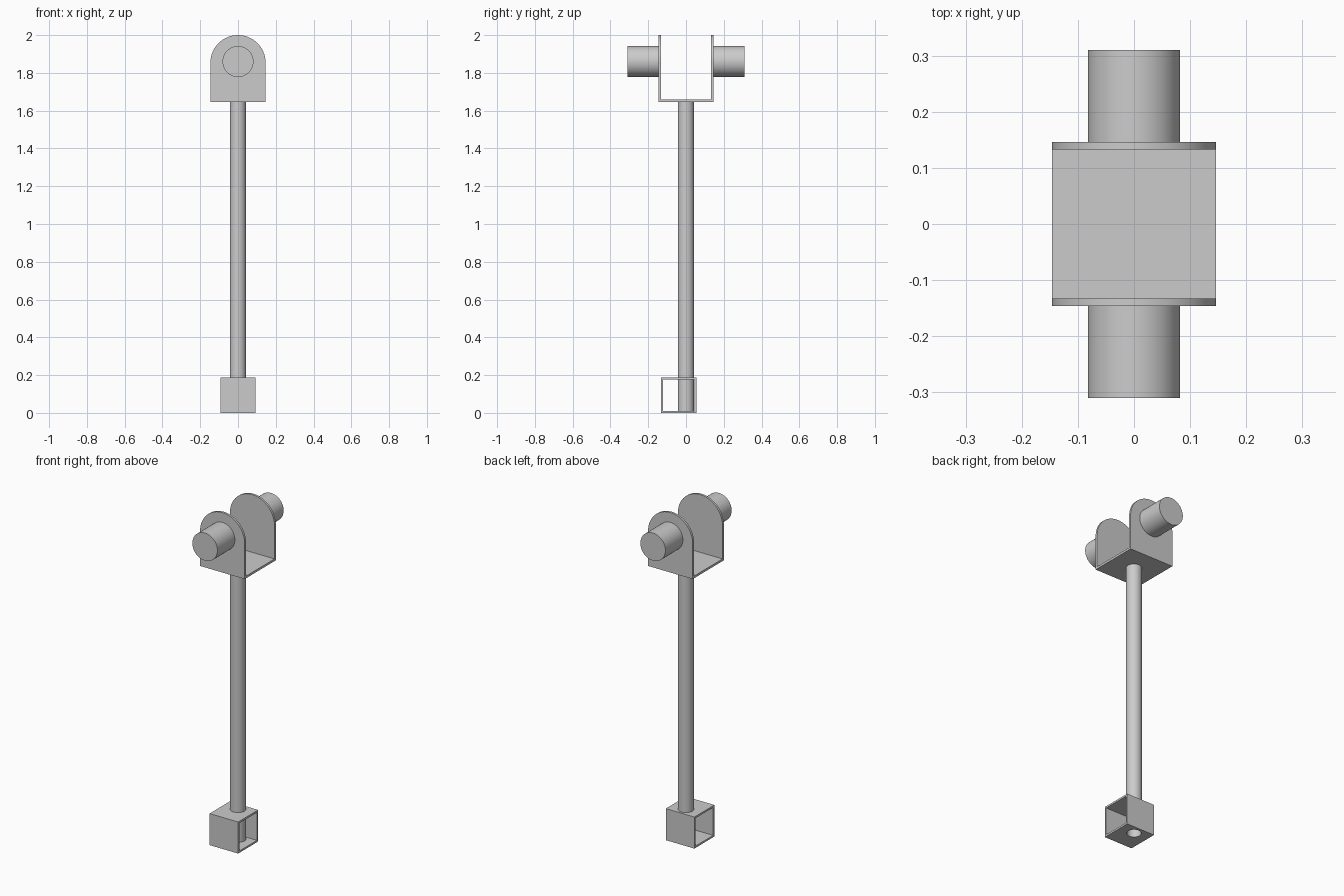
import bpy, bmesh, math
from mathutils import Matrix

cube = bpy.data.objects.get("Cube")
if cube:
    bpy.data.objects.remove(cube, do_unlink=True)

GREY = 0.6
metal = bpy.data.materials.new("plain grey metal")
metal.use_nodes = True
metal.diffuse_color = (GREY, GREY, GREY, 1)
metal.node_tree.nodes["Principled BSDF"].inputs["Base Color"].default_value = (GREY, GREY, GREY, 1)

PIPE_R = 0.043
PIN_R, PIN_Z = 0.082, 1.86
FORK, FORK_Z, WALL = 0.146, 1.645, 0.013
BOX, BOX_Y = 0.0935, -0.0385


def finish(name, bm, smooth=False):
    bmesh.ops.recalc_face_normals(bm, faces=bm.faces)
    mesh = bpy.data.meshes.new(name)
    bm.to_mesh(mesh)
    bm.free()
    mesh.materials.append(metal)
    obj = bpy.data.objects.new(name, mesh)
    bpy.context.collection.objects.link(obj)
    if smooth:
        bpy.ops.object.select_all(action='DESELECT')
        obj.select_set(True)
        bpy.context.view_layer.objects.active = obj
        bpy.ops.object.shade_smooth_by_angle(angle=math.radians(30))
    return obj


def extrude_profile(name, points, vector, smooth=False):
    """Solid made by sweeping one closed outline along a vector."""
    bm = bmesh.new()
    face = bm.faces.new([bm.verts.new(p) for p in points])
    swept = bmesh.ops.extrude_face_region(bm, geom=[face], use_keep_orig=True)
    verts = [v for v in swept["geom"] if isinstance(v, bmesh.types.BMVert)]
    bmesh.ops.translate(bm, verts=verts, vec=vector)
    return finish(name, bm, smooth)


def tube(name, outer, inner, z0, z1, segments=64):
    """Open-ended pipe with a thin wall."""
    bm = bmesh.new()
    rings = []
    for r, z in ((outer, z0), (outer, z1), (inner, z1), (inner, z0)):
        angles = [math.tau * i / segments for i in range(segments)]
        rings.append([bm.verts.new((r * math.cos(a), r * math.sin(a), z)) for a in angles])
    for a, b in zip(rings, rings[1:] + rings[:1]):
        for i in range(segments):
            j = (i + 1) % segments
            bm.faces.new((a[i], a[j], b[j], b[i]))
    return finish(name, bm, True)


def cylinder(name, radius, depth, matrix):
    bm = bmesh.new()
    bmesh.ops.create_cone(bm, cap_ends=True, segments=64, radius1=radius,
                          radius2=radius, depth=depth, matrix=matrix)
    return finish(name, bm, True)


# Square sleeve at the foot, open to both sides
bm = bmesh.new()
loops = []
for half, x in ((BOX, -BOX), (BOX, BOX), (BOX - 0.011, BOX), (BOX - 0.011, -BOX)):
    corners = ((-1, -1), (1, -1), (1, 1), (-1, 1))
    loops.append([bm.verts.new((x, BOX_Y + half * y, BOX + half * z)) for y, z in corners])
for a, b in zip(loops, loops[1:] + loops[:1]):
    for i in range(4):
        j = (i + 1) % 4
        bm.faces.new((a[i], a[j], b[j], b[i]))
sleeve = finish("foot_sleeve", bm)

# Round hole through the sleeve for the pipe
cutter = cylinder("hole_cutter", PIPE_R - 0.002, 1, Matrix.Translation((0, 0, 0.1)))
cutter.hide_render = True
cut = sleeve.modifiers.new("pipe_hole", 'BOOLEAN')
cut.operation, cut.solver, cut.object = 'DIFFERENCE', 'EXACT', cutter
bpy.context.view_layer.objects.active = sleeve
bpy.ops.object.modifier_apply(modifier=cut.name)
bpy.data.objects.remove(cutter, do_unlink=True)

# Hollow upright pipe
tube("upright_pipe", PIPE_R, PIPE_R - 0.004, 0, FORK_Z)

# Fork base plate
base = [(x * FORK, y * FORK, FORK_Z) for x, y in ((-1, -1), (1, -1), (1, 1), (-1, 1))]
extrude_profile("fork_base", base, (0, 0, WALL))

# Round-topped fork plates with a stub pin on each outer face
arch_z = 2 - FORK
arch = [(FORK * math.cos(math.pi * i / 40), arch_z + FORK * math.sin(math.pi * i / 40))
        for i in range(41)]
outline = [(-FORK, FORK_Z), (FORK, FORK_Z)] + arch
for side, label in ((-1, "front"), (1, "back")):
    extrude_profile(label + "_fork_plate", [(x, side * FORK, z) for x, z in outline],
                    (0, -side * WALL, 0), True)
    length = 0.31 - FORK
    place = Matrix.Translation((0, side * (FORK + length / 2), PIN_Z)) @ Matrix.Rotation(math.pi / 2, 4, 'X')
    cylinder(label + "_pin", PIN_R, length, place)
